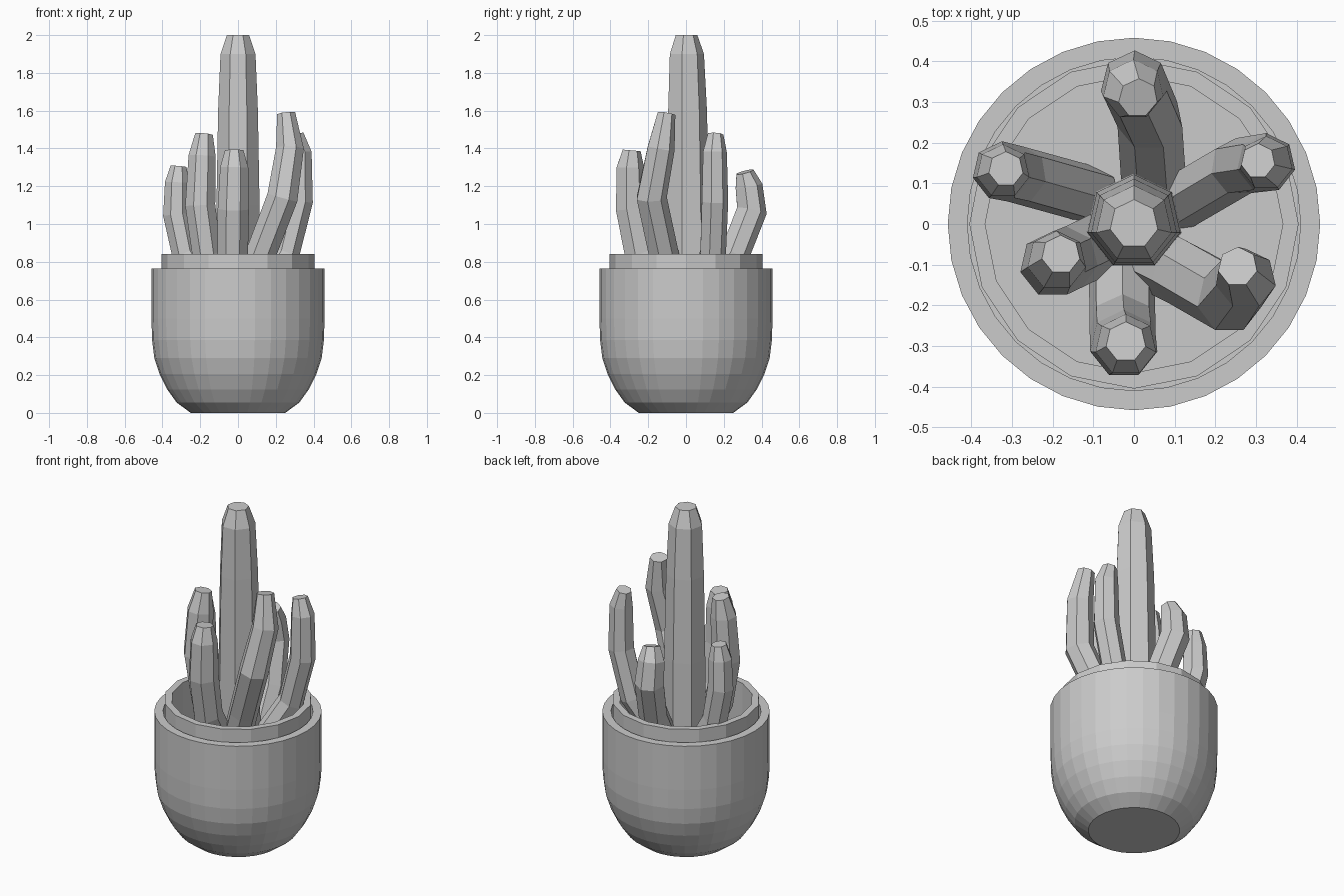
import bpy, bmesh
from math import sin, cos, pi
from mathutils import Vector

if "Cube" in bpy.data.objects:
    bpy.data.objects.remove(bpy.data.objects["Cube"])


def make_object(name, bm):
    bmesh.ops.recalc_face_normals(bm, faces=bm.faces[:])
    mesh = bpy.data.meshes.new(name)
    bm.to_mesh(mesh)
    bm.free()
    obj = bpy.data.objects.new(name, mesh)
    bpy.context.collection.objects.link(obj)
    return obj


def skin(name, rings):
    """Join rings of points into a flat shaded tube with closed ends."""
    bm = bmesh.new()
    loops = [[bm.verts.new(p) for p in ring] for ring in rings]
    n = len(loops[0])
    for a, b in zip(loops, loops[1:]):
        for i in range(n):
            j = (i + 1) % n
            bm.faces.new((a[i], a[j], b[j], b[i]))
    bm.faces.new(loops[0])
    bm.faces.new(loops[-1])
    return make_object(name, bm)


def lathe(name, profile, sides):
    rings = [[(r * cos(2 * pi * i / sides), r * sin(2 * pi * i / sides), z)
              for i in range(sides)] for r, z in profile]
    return skin(name, rings)


def stem(name, path, radii, sides=7):
    """Seven-sided stem following a bent path."""
    pts = [Vector(p) for p in path]
    rings = []
    for k, p in enumerate(pts):
        t = pts[min(k + 1, len(pts) - 1)] - pts[max(k - 1, 0)]
        side = Vector((0, 1, 0)).cross(t).normalized()
        back = t.cross(side).normalized()
        rings.append([p + radii[k] * (side * cos(pi / 2 + 2 * pi * i / sides)
                                      + back * sin(pi / 2 + 2 * pi * i / sides))
                      for i in range(sides)])
    return skin(name, rings)


# Outer pot, ending in a flat ledge around the liner
lathe("pot", [(0.25, 0), (0.325, 0.055), (0.375, 0.125), (0.415, 0.205),
              (0.443, 0.29), (0.455, 0.385), (0.458, 0.50), (0.458, 0.765),
              (0.41, 0.765), (0.41, 0.56)], 32)

# Inner liner with raised rim, closed by the soil
lathe("liner_and_soil", [(0.405, 0.57), (0.405, 0.84), (0.366, 0.84),
                         (0.366, 0.58)], 16)

# Tall central stem
stem("central_stem", [(0, 0.005, 0.56), (0, 0.005, 1.1), (0, 0.003, 1.6),
                      (0, 0, 1.9), (0, 0, 2.0)],
     [0.12, 0.117, 0.108, 0.095, 0.06])

# Shorter stems leaning out of the soil around it: (radius, path)
side_stems = {
    "front_stem": (0.083, [(-.03, -.09, .56), (-.028, -.25, .84), (-.025, -.295, 1.08),
                           (-.02, -.298, 1.30), (-.02, -.29, 1.39)]),
    "front_left_stem": (0.08, [(-.05, -.03, .56), (-.165, -.085, .84), (-.2, -.1, 1.10),
                               (-.19, -.09, 1.36), (-.18, -.075, 1.475)]),
    "front_right_stem": (0.082, [(.02, -.07, .56), (.12, -.12, .84), (.235, -.185, 1.14),
                                 (.275, -.135, 1.40), (.255, -.105, 1.585)]),
    "back_right_stem": (0.072, [(.1, .05, .56), (.255, .14, .84), (.325, .15, 1.12),
                                (.325, .15, 1.38), (.305, .155, 1.475)]),
    "left_stem": (0.072, [(-.1, .07, .56), (-.28, .12, .84), (-.325, .13, 1.05),
                          (-.322, .13, 1.22), (-.315, .135, 1.305)]),
    "back_stem": (0.082, [(.05, .10, .56), (.04, .255, .84), (0, .345, 1.07),
                          (-.002, .33, 1.20), (.01, .31, 1.275)]),
}
for name, (r, path) in side_stems.items():
    stem(name, path, [r, r, r * 1.02, r * 0.92, r * 0.6])
